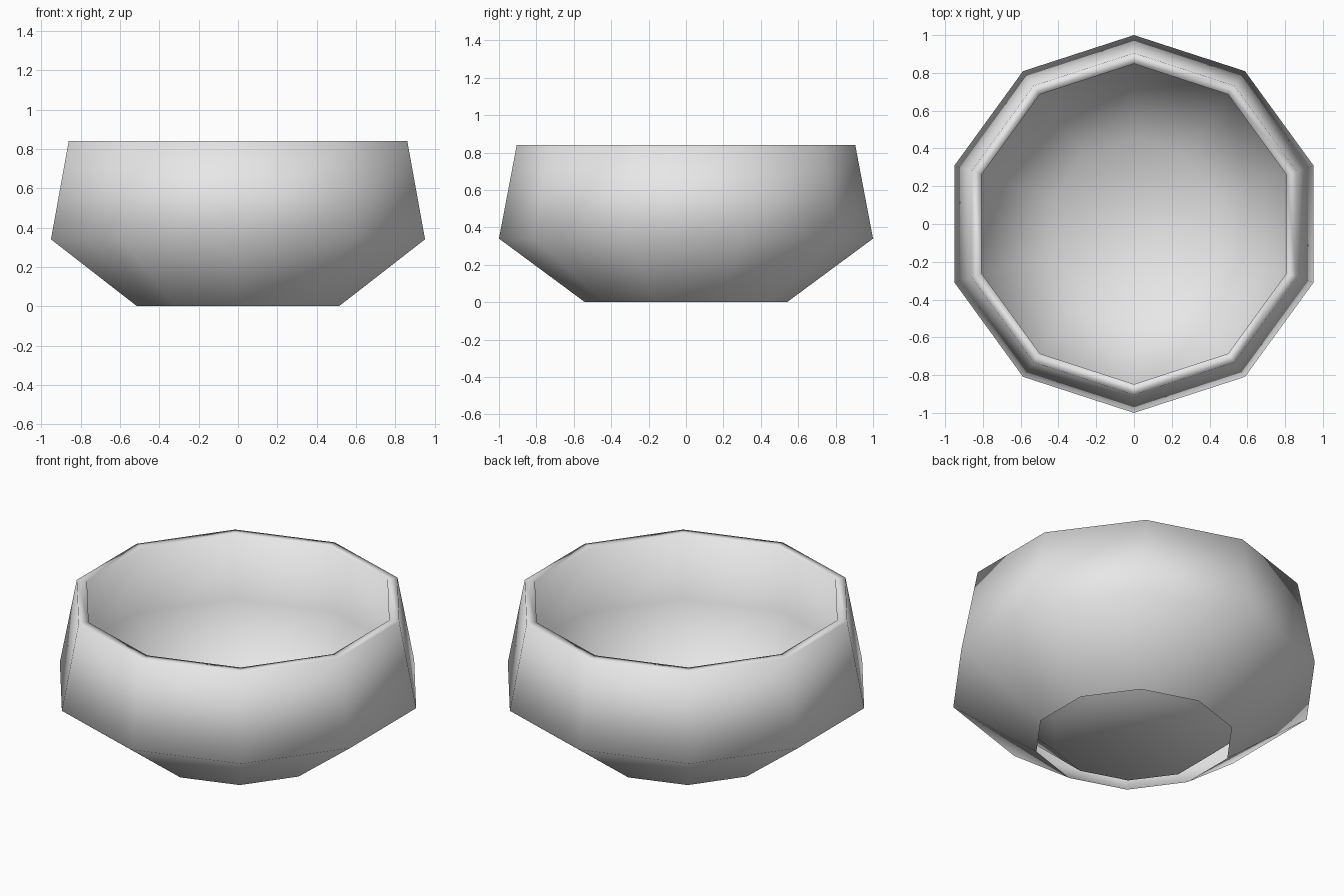
import bpy, bmesh, math

if "Cube" in bpy.data.objects:
    bpy.data.objects.remove(bpy.data.objects["Cube"])

SIDES = 10
# Bowl section (radius, height): open foot, belly, rim, then back down the inside
PROFILE = [(0.54, 0.0), (1.0, 0.34), (0.905, 0.84),
           (0.848, 0.84), (0.925, 0.42), (0.45, 0.005)]

clay = bpy.data.materials.new("light_grey")
clay.diffuse_color = (0.8, 0.8, 0.8, 1)
clay.use_nodes = True
clay.node_tree.nodes["Principled BSDF"].inputs["Base Color"].default_value = clay.diffuse_color

bm = bmesh.new()


def ring(r, z):
    # Corners point to front and back
    return [bm.verts.new((r * math.sin(2 * math.pi * i / SIDES),
                          -r * math.cos(2 * math.pi * i / SIDES), z))
            for i in range(SIDES)]


# Outer wall, rim and inner wall
rings = [ring(r, z) for r, z in PROFILE]
for a, b in zip(rings, rings[1:]):
    for i in range(SIDES):
        j = (i + 1) % SIDES
        bm.faces.new((a[i], a[j], b[j], b[i]))

# Thin floor closing the inner wall
bm.faces.new(rings[-1])

for f in bm.faces:
    f.smooth = True

mesh = bpy.data.meshes.new("bowl")
bm.to_mesh(mesh)
bm.free()
mesh.materials.append(clay)
bowl = bpy.data.objects.new("bowl", mesh)
bpy.context.collection.objects.link(bowl)
